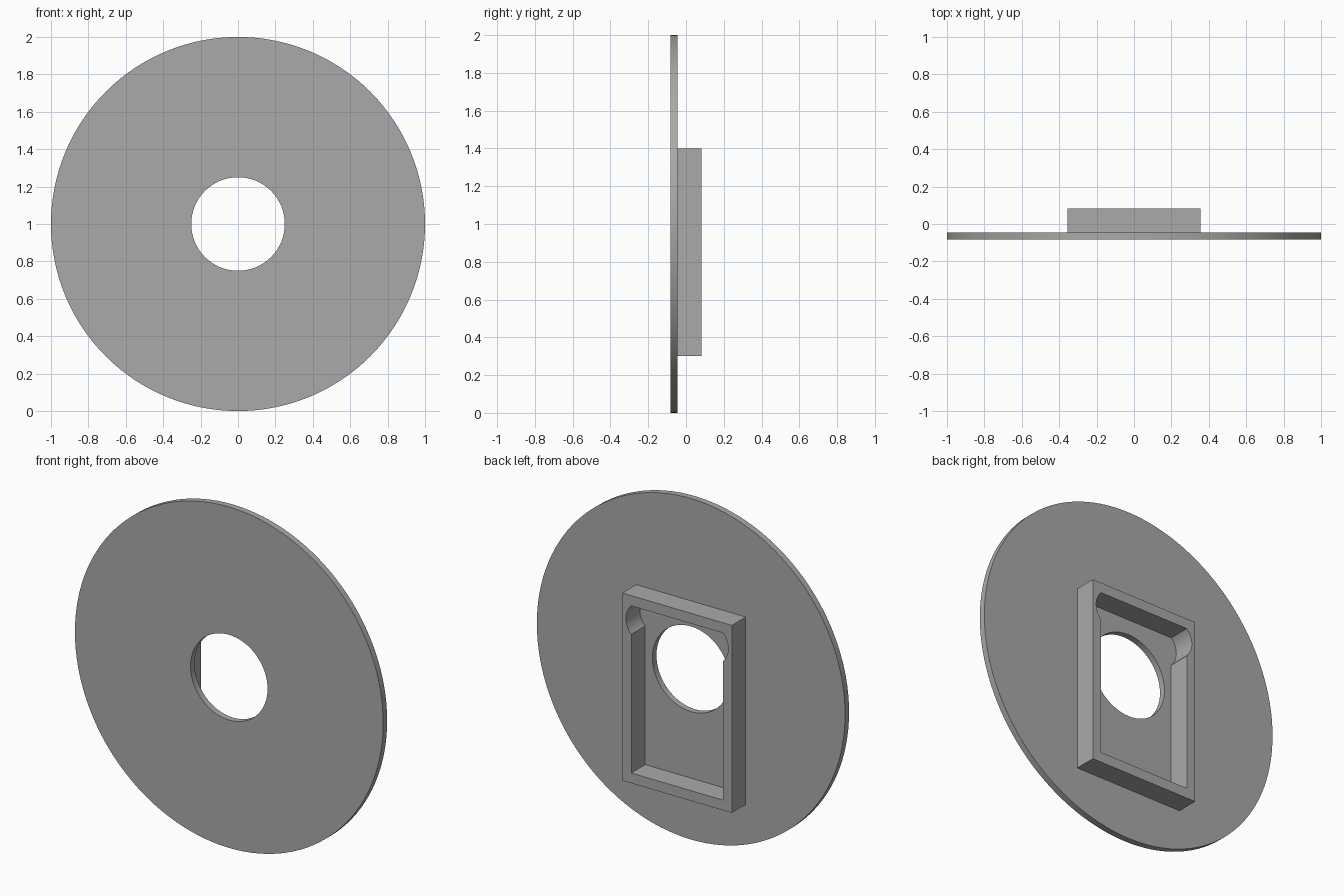
import bpy
import bmesh
import math

cube = bpy.data.objects.get("Cube")
if cube:
    bpy.data.objects.remove(cube, do_unlink=True)

GREY = (0.4, 0.4, 0.4, 1.0)
mat = bpy.data.materials.new("plain grey")
mat.use_nodes = True
mat.diffuse_color = GREY
mat.node_tree.nodes["Principled BSDF"].inputs["Base Color"].default_value = GREY

CENTRE_Z = 1.0
BACK, JOIN, FRONT = 0.083, -0.046, -0.083


def circle(radius, count):
    return [(radius * math.cos(2 * math.pi * i / count),
             CENTRE_Z + radius * math.sin(2 * math.pi * i / count))
            for i in range(count)]


def plate(name, outlines, y0, y1):
    """Fill the area between x-z outlines and extrude it from y0 to y1."""
    bm = bmesh.new()
    edges = []
    for outline in outlines:
        vs = [bm.verts.new((x, y0, z)) for x, z in outline]
        edges += [bm.edges.new((a, b)) for a, b in zip(vs, vs[1:] + vs[:1])]
    bmesh.ops.triangle_fill(bm, edges=edges, use_beauty=True, normal=(0, -1, 0))
    grown = bmesh.ops.extrude_face_region(bm, geom=bm.faces[:])["geom"]
    moved = [g for g in grown if isinstance(g, bmesh.types.BMVert)]
    bmesh.ops.translate(bm, verts=moved, vec=(0, y1 - y0, 0))
    bmesh.ops.recalc_face_normals(bm, faces=bm.faces[:])
    mesh = bpy.data.meshes.new(name)
    bm.to_mesh(mesh)
    bm.free()
    mesh.materials.append(mat)
    obj = bpy.data.objects.new(name, mesh)
    bpy.context.collection.objects.link(obj)
    bpy.ops.object.select_all(action='DESELECT')
    obj.select_set(True)
    bpy.context.view_layer.objects.active = obj
    bpy.ops.object.shade_smooth_by_angle(angle=math.radians(30))
    return obj


# Round disc with a central hole
plate("disc", [circle(1.0, 128), circle(0.25, 64)], FRONT, JOIN)

# Rectangular frame outline
half, bottom, top = 0.355, 0.30, 1.40
outer = [(-half, bottom), (half, bottom), (half, top), (-half, top)]

# Opening with a rounded notch beside each upper corner
wall, chord, depth = 0.058, 0.167, 0.035
inner_half, inner_bottom, inner_top = half - wall, bottom + 0.06, top - 0.06
radius = (chord ** 2 / 4 + depth ** 2) / (2 * depth)
sweep = math.asin(chord / 2 / radius)
steps = 16
right_side = [(inner_half, inner_bottom)]
for i in range(steps + 1):
    a = sweep * (2 * i / steps - 1)
    right_side.append((inner_half + depth - radius + radius * math.cos(a),
                       inner_top - chord / 2 + radius * math.sin(a)))
left_side = [(-x, z) for x, z in reversed(right_side)]
plate("back_frame", [outer, right_side + left_side], JOIN, BACK)
